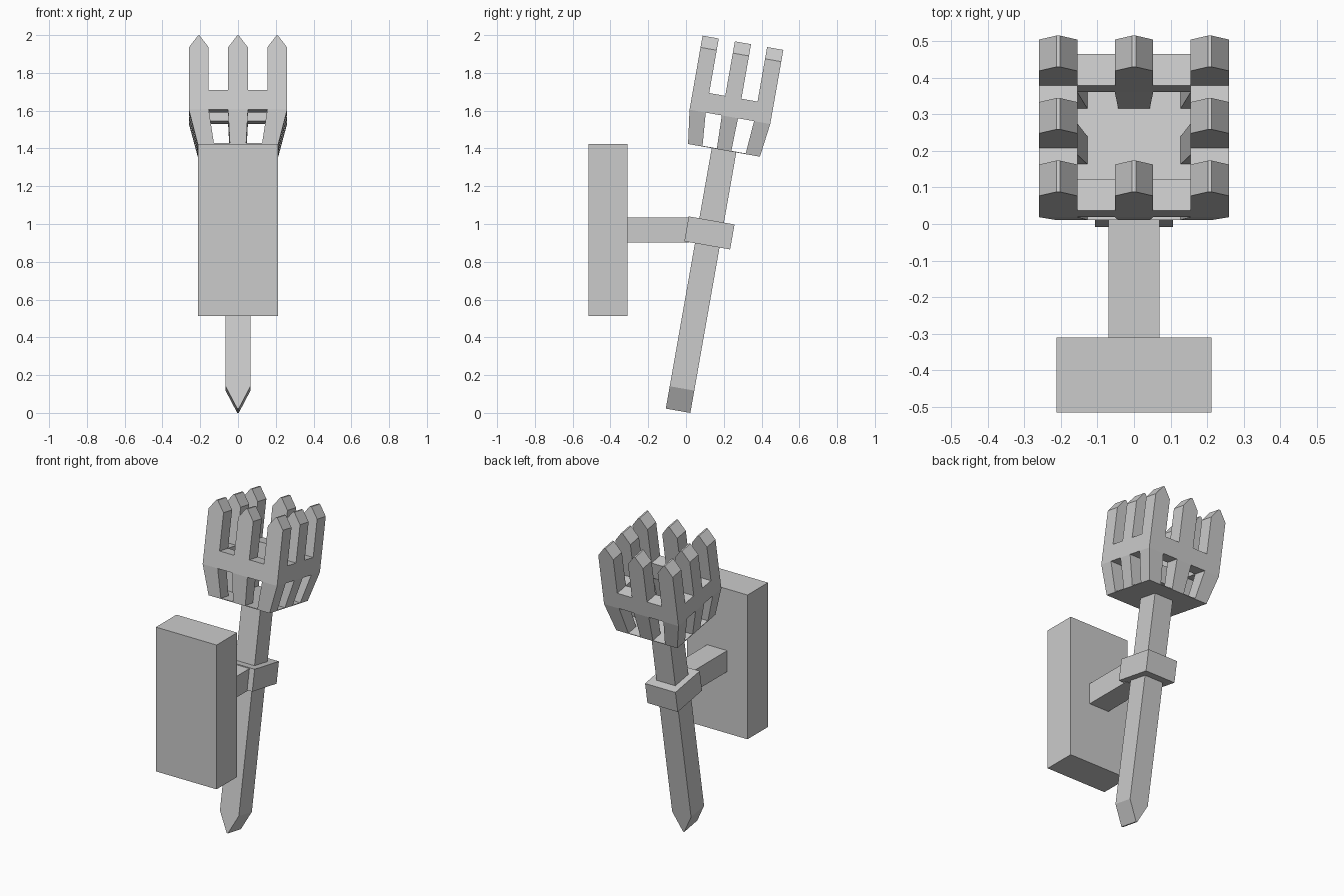
import bpy
from math import radians
from mathutils import Matrix

if "Cube" in bpy.data.objects:
    bpy.data.objects.remove(bpy.data.objects["Cube"])

# Torch frame: leaning 10 degrees toward the back
TILT = Matrix.Translation((0, -0.042, 0.0113)) @ Matrix.Rotation(radians(-10), 4, 'X')


def make(name, verts, faces, matrix=Matrix()):
    me = bpy.data.meshes.new(name)
    me.from_pydata([matrix @ Matrix.Translation(v).to_translation() for v in verts], [], faces)
    ob = bpy.data.objects.new(name, me)
    bpy.context.collection.objects.link(ob)
    return ob


def rect(z, x0, x1, y0, y1):
    return [(x0, y0, z), (x1, y0, z), (x1, y1, z), (x0, y1, z)]


def bridge(a, b):
    return [(a + i, a + (i + 1) % 4, b + (i + 1) % 4, b + i) for i in range(4)]


def loft(name, sections, matrix=Matrix()):
    """Stack of rectangles (z, x0, x1, y0, y1), capped at both ends."""
    verts = [v for s in sections for v in rect(*s)]
    n = len(verts)
    faces = [(3, 2, 1, 0), (n - 4, n - 3, n - 2, n - 1)]
    for a in range(0, n - 4, 4):
        faces += bridge(a, a + 4)
    return make(name, verts, faces, matrix)


# Wall plate and arm
loft("wall_plate", [(z, -0.212, 0.212, -0.516, -0.311) for z in (0.513, 1.424)])
loft("wall_arm", [(z, -0.07, 0.07, -0.311, 0.015) for z in (0.902, 1.035)])

# Shaft with chisel point, and collar
w = 0.066
loft("shaft", [(0, -0.004, 0.004, -w, w), (0.12, -w, w, -w, w), (1.40, -w, w, -w, w)], TILT)
loft("collar", [(z, -0.106, 0.106, -0.123, 0.123) for z in (0.889, 1.023)], TILT)

# Basket dimensions
HX, HY = 0.26, 0.217          # outer half sizes
IX, IY = 0.155, 0.13          # inner half sizes
SX, SY = 0.82, 0.89           # narrowing at the floor
Z0, Z1, Z2, Z3, Z4 = 1.40, 1.58, 1.685, 1.915, 1.978

# Basket floor
loft("basket_floor", [(z, -HX * SX, HX * SX, -HY * SY, HY * SY) for z in (Z0, Z0 + 0.004)], TILT)

# Basket ring: hollow rectangular band
ring = []
for z, hx, hy in ((Z1, HX, HY), (Z2, HX, HY), (Z2, IX, IY), (Z1, IX, IY)):
    ring += rect(z, -hx, hx, -hy, hy)
make("basket_ring", ring, bridge(0, 4) + bridge(4, 8) + bridge(8, 12) + bridge(12, 0), TILT)

# Eight struts below the ring and eight pointed prongs above it
spans_x = [(-HX, -IX), (-0.0525, 0.0525), (IX, HX)]
spans_y = [(-HY, -IY), (-0.0435, 0.0435), (IY, HY)]
for i, (x0, x1) in enumerate(spans_x):
    for j, (y0, y1) in enumerate(spans_y):
        if i == j == 1:
            continue
        mid = (x0 + x1) / 2
        loft(f"strut_{i}{j}", [(Z0, x0 * SX, x1 * SX, y0 * SY, y1 * SY),
                               (Z1, x0, x1, y0, y1)], TILT)
        loft(f"prong_{i}{j}", [(Z2, x0, x1, y0, y1), (Z3, x0, x1, y0, y1),
                               (Z4, mid - 0.005, mid + 0.005, y0, y1)], TILT)
